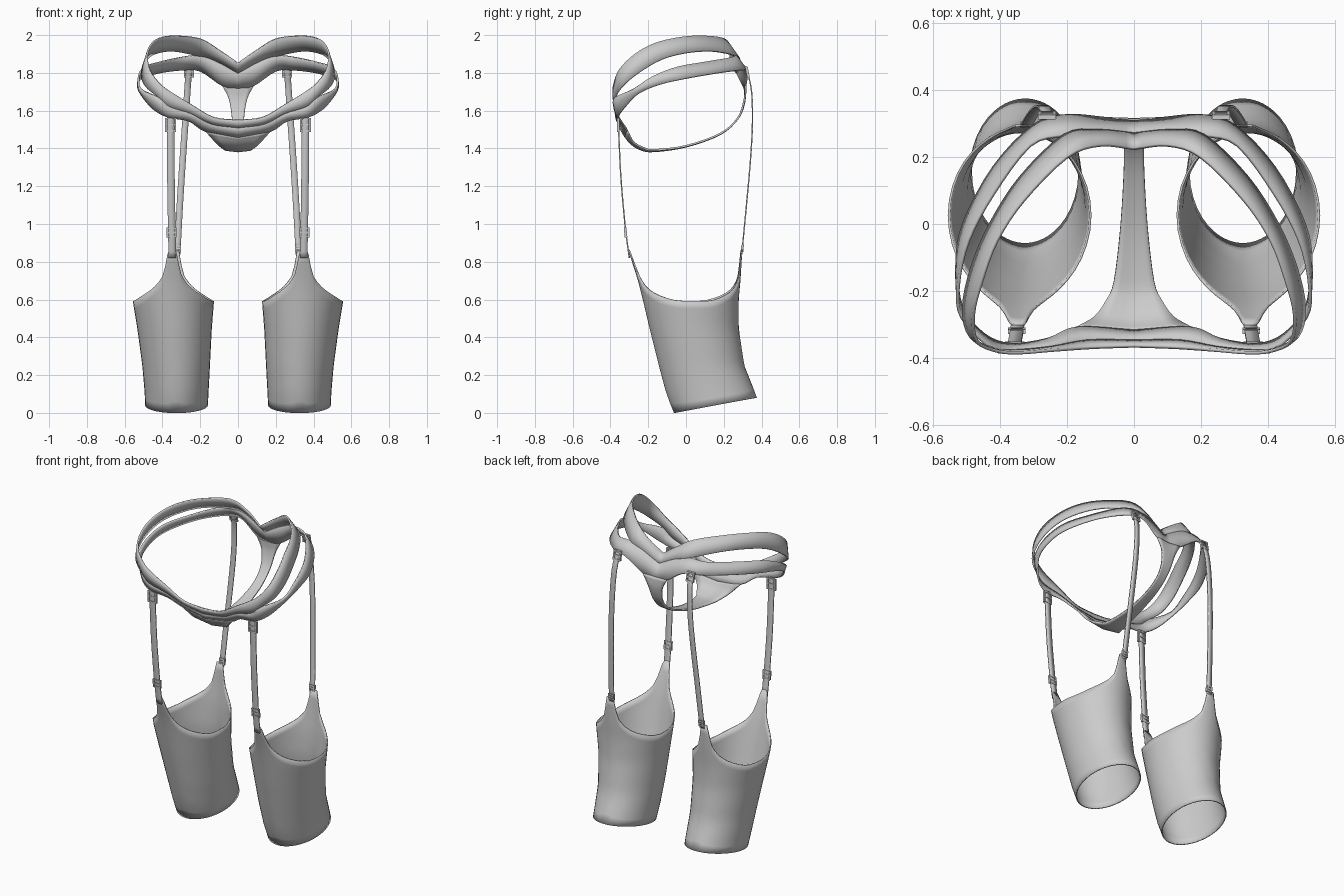
import bpy, math
from mathutils import Vector

if "Cube" in bpy.data.objects:
    bpy.data.objects.remove(bpy.data.objects["Cube"])

grey = bpy.data.materials.new("soft_grey")
grey.diffuse_color = (0.6, 0.6, 0.6, 1)
grey.use_nodes = True
grey.node_tree.nodes["Principled BSDF"].inputs["Base Color"].default_value = grey.diffuse_color


def curve(points, sub=4):
    """Smooth path through the points."""
    p = [Vector(q) for q in points]
    p = [2 * p[0] - p[1]] + p + [2 * p[-1] - p[-2]]
    out = []
    for i in range(1, len(p) - 2):
        a, b, c, d = p[i - 1:i + 3]
        for k in range(sub):
            t = k / sub
            out.append(0.5 * (2 * b + (c - a) * t + (2 * a - 5 * b + 4 * c - d) * t * t
                              + (3 * b - a - 3 * c + d) * t ** 3))
    return out + [p[-2]]


def build(name, verts, faces, thick=0.0, merge=False):
    """Mesh object mirrored across x, with optional cloth thickness."""
    me = bpy.data.meshes.new(name)
    me.from_pydata([tuple(v) for v in verts], [], faces)
    me.materials.append(grey)
    ob = bpy.data.objects.new(name, me)
    bpy.context.collection.objects.link(ob)
    m = ob.modifiers.new("mirror", 'MIRROR')
    m.use_mirror_merge = merge
    m.merge_threshold = 0.0005
    if thick:
        s = ob.modifiers.new("thickness", 'SOLIDIFY')
        s.thickness = thick
        s.offset = 0
    bpy.ops.object.select_all(action='DESELECT')
    bpy.context.view_layer.objects.active = ob
    ob.select_set(True)
    bpy.ops.object.shade_smooth_by_angle(angle=math.radians(40))
    return ob


def loft(name, rows, thick, merge=False, skip=lambda r, c: False):
    """Skin equal-length rows of points, leaving out skipped cells."""
    n = len(rows[0])
    verts = [v for row in rows for v in row]
    faces = [(r * n + c, r * n + c + 1, (r + 1) * n + c + 1, (r + 1) * n + c)
             for r in range(len(rows) - 1) for c in range(n - 1) if not skip(r, c)]
    return build(name, verts, faces, thick, merge)


# Belt: edges run from the back centre round the hip to the front centre
waist = [(0, .225, 1.85), (.1, .235, 1.92), (.2, .2, 1.98), (.33, .07, 1.995), (.41, -.05, 1.985),
         (.455, -.17, 1.955), (.48, -.27, 1.9), (.47, -.35, 1.82), (.41, -.38, 1.74),
         (.34, -.385, 1.69), (.25, -.378, 1.635), (.13, -.37, 1.565), (0, -.365, 1.55)]
slot_top = [(0, .27, 1.8), (.11, .28, 1.86), (.21, .265, 1.89), (.34, .14, 1.915), (.43, 0, 1.905),
            (.485, -.13, 1.87), (.51, -.25, 1.8), (.49, -.335, 1.73), (.42, -.375, 1.67),
            (.36, -.38, 1.62), (.25, -.37, 1.585), (.14, -.35, 1.53), (0, -.35, 1.51)]
slot_low = slot_top[:3] + [(.31, .235, 1.88), (.42, .09, 1.855), (.495, -.05, 1.83),
                           (.525, -.18, 1.78), (.515, -.28, 1.715)] + slot_top[8:]
leg = [(0, .31, 1.72), (.08, .315, 1.73), (.2, .325, 1.81), (.3, .295, 1.815), (.42, .17, 1.8),
       (.51, 0, 1.77), (.53, -.13, 1.74), (.515, -.25, 1.69), (.45, -.33, 1.61),
       (.37, -.36, 1.565), (.26, -.345, 1.545), (.17, -.31, 1.49), (0, -.32, 1.46)]
w, s1, s2, l = [curve(e) for e in (waist, slot_top, slot_low, leg)]
up = [a.lerp(b, .5) for a, b in zip(w, s1)]
low = [a.lerp(b, .5) for a, b in zip(s2, l)]
loft("belt", [w, up, s1, s2, low, l], .01, True, lambda r, c: r == 2)

# Gusset: strip under the body joining front and back of the belt
mid = [(0, -.32, 1.46), (0, -.29, 1.425), (0, -.24, 1.395), (0, -.17, 1.385), (0, 0, 1.41),
       (0, .18, 1.475), (0, .275, 1.56), (0, .31, 1.65), (0, .31, 1.73)]
edge = [(.17, -.31, 1.49), (.12, -.28, 1.435), (.085, -.23, 1.405), (.06, -.17, 1.392),
        (.04, 0, 1.413), (.03, .18, 1.477), (.032, .275, 1.56), (.048, .31, 1.66), (.085, .315, 1.735)]
m, e = curve(mid), curve(edge)
loft("gusset", [[a.lerp(b, k / 3) for a, b in zip(m, e)] for k in range(4)], .01, True)


# Straps: flat ribbons with width along x
def strap(name, points, width):
    path = curve(points)
    side = Vector((width / 2, 0, 0))
    loft(name, [[p - side for p in path], [p + side for p in path]], .007)


strap("front_strap", [(.357, -.36, 1.57), (.357, -.356, 1.48), (.355, -.345, 1.25),
                      (.352, -.328, 1.05), (.35, -.318, .95), (.348, -.3, .82)], .04)
strap("back_strap", [(.258, .315, 1.83), (.267, .345, 1.72), (.278, .352, 1.55),
                     (.292, .342, 1.35), (.308, .32, 1.1), (.322, .295, .84)], .034)


# Buckles: frame of two uprights and three crossbars
def buckle(name, centre, width, height, lean=0.0):
    bar, depth = .009, .014
    boxes = [(sx * width / 2, 0, bar, height) for sx in (-1, 1)]
    boxes += [(0, sz * height / 2, width + bar, bar) for sz in (-1, 0, 1)]
    verts, faces = [], []
    for bx, bz, wx, wz in boxes:
        o = len(verts)
        for i in range(8):
            x = bx + wx * ((i & 1) - .5)
            y = depth * ((i >> 1 & 1) - .5)
            z = bz + wz * ((i >> 2) - .5)
            verts.append(Vector(centre) + Vector((x, y + lean * z, z)))
        faces += [tuple(o + k for k in f) for f in
                  ((0, 2, 3, 1), (4, 5, 7, 6), (0, 1, 5, 4), (2, 6, 7, 3), (0, 4, 6, 2), (1, 3, 7, 5))]
    build(name, verts, faces)


buckle("front_top_buckle", (.357, -.358, 1.525), .05, .065)
buckle("front_clasp", (.351, -.32, .955), .044, .045, -.1)
buckle("back_top_buckle", (.26, .325, 1.805), .044, .05, -.2)
buckle("back_clasp", (.32, .298, .87), .03, .03, .1)

# Leg sleeve: height, front y, back y, inner x, outer x
profile = [(0, -.06, .40, .165, .487), (.1, -.10, .365, .16, .49), (.25, -.14, .305, .152, .503),
           (.45, -.19, .275, .142, .53), (.6, -.225, .275, .13, .555), (.7, -.25, .285, .13, .555),
           (.9, -.315, .297, .13, .555)]
# Height of the top edge above its low line, by distance from the tab centre
rise = [(0, .28), (.022, .275), (.032, .21), (.05, .14), (.08, .095), (.12, .06), (.2, .008), (.3, 0)]


def sample(table, t):
    t = min(max(t, table[0][0]), table[-1][0])
    for a, b in zip(table, table[1:]):
        if t <= b[0]:
            k = (t - a[0]) / (b[0] - a[0])
            return [p + (q - p) * k for p, q in zip(a, b)][1:]


def sleeve_point(ang, z):
    yf, yb, xi, xo = sample(profile, z)
    return Vector(((xi + xo) / 2 + (xo - xi) / 2 * math.cos(ang),
                   (yf + yb) / 2 + (yb - yf) / 2 * math.sin(ang), z))


count, levels = 64, 14
columns = []
for i in range(count + 1):
    t = 2 * math.pi * (i % count) / count
    ang = t + .42 * math.sin(2 * t)     # denser at the front and back tabs
    tab_x = .335 if math.sin(ang) > 0 else .348
    x = sleeve_point(ang, .6).x
    top = .585 + sample(rise, abs(x - tab_x))[0]
    bottom = .04 + .04 * math.sin(ang)
    columns.append([sleeve_point(ang, bottom + (top - bottom) * k / levels) for k in range(levels + 1)])
sleeve = loft("leg_sleeve", columns, .007)
sleeve.modifiers["mirror"].use_mirror_merge = True
# close the seam
import bmesh
bm = bmesh.new()
bm.from_mesh(sleeve.data)
bmesh.ops.remove_doubles(bm, verts=bm.verts, dist=.0002)
bmesh.ops.recalc_face_normals(bm, faces=bm.faces)
bm.to_mesh(sleeve.data)
bm.free()
